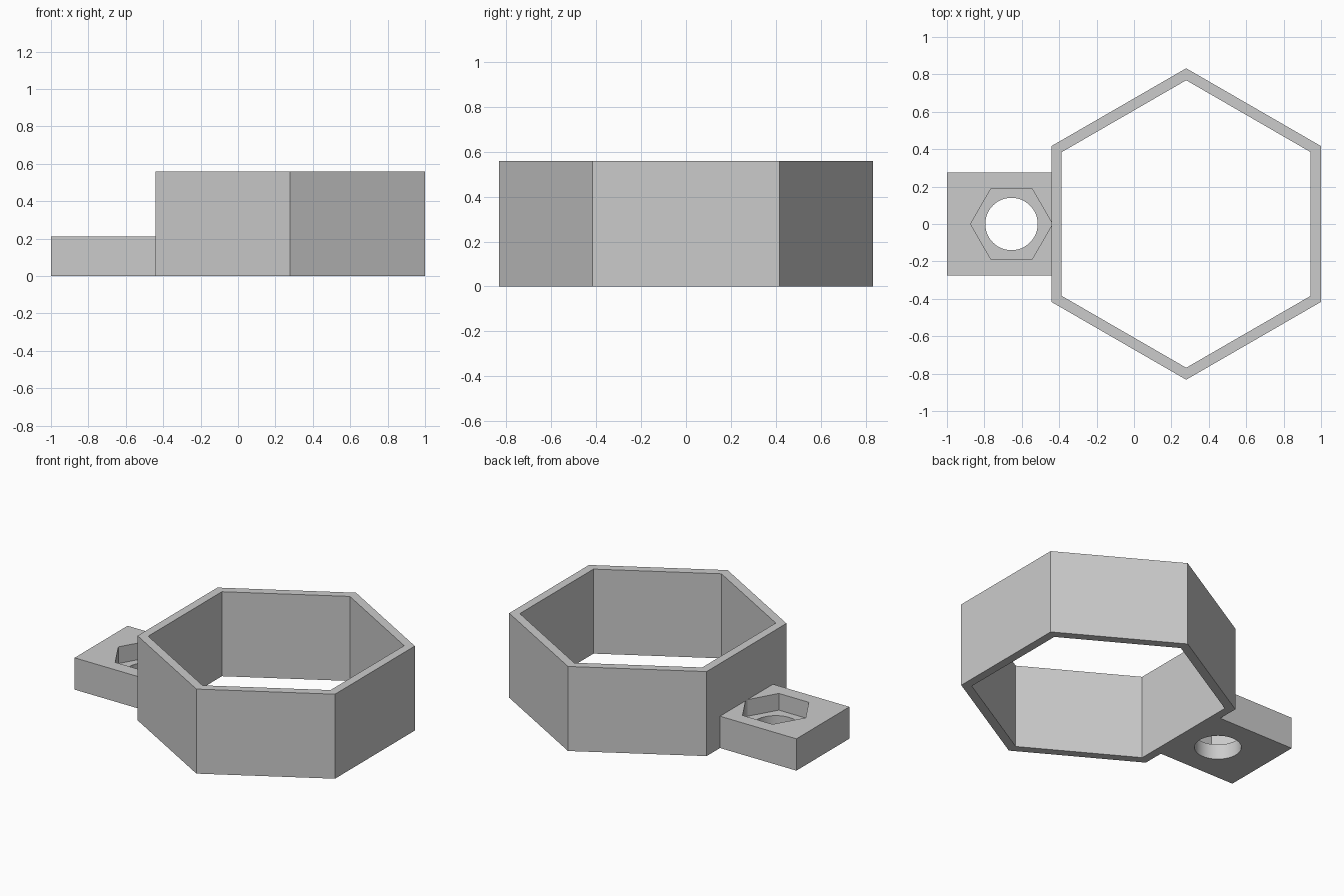
import bpy, math

default_cube = bpy.data.objects.get("Cube")
if default_cube:
    bpy.data.objects.remove(default_cube, do_unlink=True)

grey = bpy.data.materials.new("light grey")
grey.use_nodes = True
colour = (0.6, 0.6, 0.6, 1)
grey.diffuse_color = colour
grey.node_tree.nodes["Principled BSDF"].inputs["Base Color"].default_value = colour


def prism(name, sides, radius, x, bottom, top, turn=0):
    """Upright prism; turn is the angle of its first corner from +y."""
    bpy.ops.mesh.primitive_cylinder_add(
        vertices=sides, radius=radius, depth=top - bottom,
        location=(x, 0, (bottom + top) / 2),
        rotation=(0, 0, math.radians(turn)))
    obj = bpy.context.object
    obj.name = name
    bpy.ops.object.transform_apply(location=True, rotation=True, scale=True)
    obj.data.materials.append(grey)
    return obj


def cut(target, cutter):
    """Subtract the cutter from the target, then discard it."""
    mod = target.modifiers.new("cut", "BOOLEAN")
    mod.operation = "DIFFERENCE"
    mod.solver = "EXACT"
    mod.object = cutter
    bpy.context.view_layer.objects.active = target
    bpy.ops.object.modifier_apply(modifier=mod.name)
    bpy.data.objects.remove(cutter, do_unlink=True)


# Open hexagonal ring with corners towards front and back
ring_x, wall_x = 0.279, -0.442
ring_radius = (ring_x - wall_x) / math.cos(math.radians(30))
ring = prism("hexagonal_ring", 6, ring_radius, ring_x, 0, 0.558)
cut(ring, prism("ring_opening", 6, ring_radius - 0.064, ring_x, -0.1, 0.7))

# Mounting tab on the right side, ending at the ring wall
tab_length, tab_width, tab_height = wall_x + 1, 0.553, 0.21
bpy.ops.mesh.primitive_cube_add(
    size=1, location=((wall_x - 1) / 2, 0, tab_height / 2))
tab = bpy.context.object
tab.name = "mounting_tab"
tab.scale = (tab_length, tab_width, tab_height)
bpy.ops.object.transform_apply(location=True, rotation=True, scale=True)
tab.data.materials.append(grey)

# Nut pocket in the tab, corners towards the ring, and the bolt hole through it
bolt_x = -0.655
cut(tab, prism("nut_pocket", 6, 0.219, bolt_x, 0.1, 0.3, 30))
cut(tab, prism("bolt_hole", 64, 0.14, bolt_x, -0.1, 0.3))

# Round wall of the bolt hole is smooth, every corner stays sharp
bpy.ops.object.select_all(action="DESELECT")
tab.select_set(True)
bpy.context.view_layer.objects.active = tab
bpy.ops.object.shade_smooth_by_angle(angle=math.radians(30))
